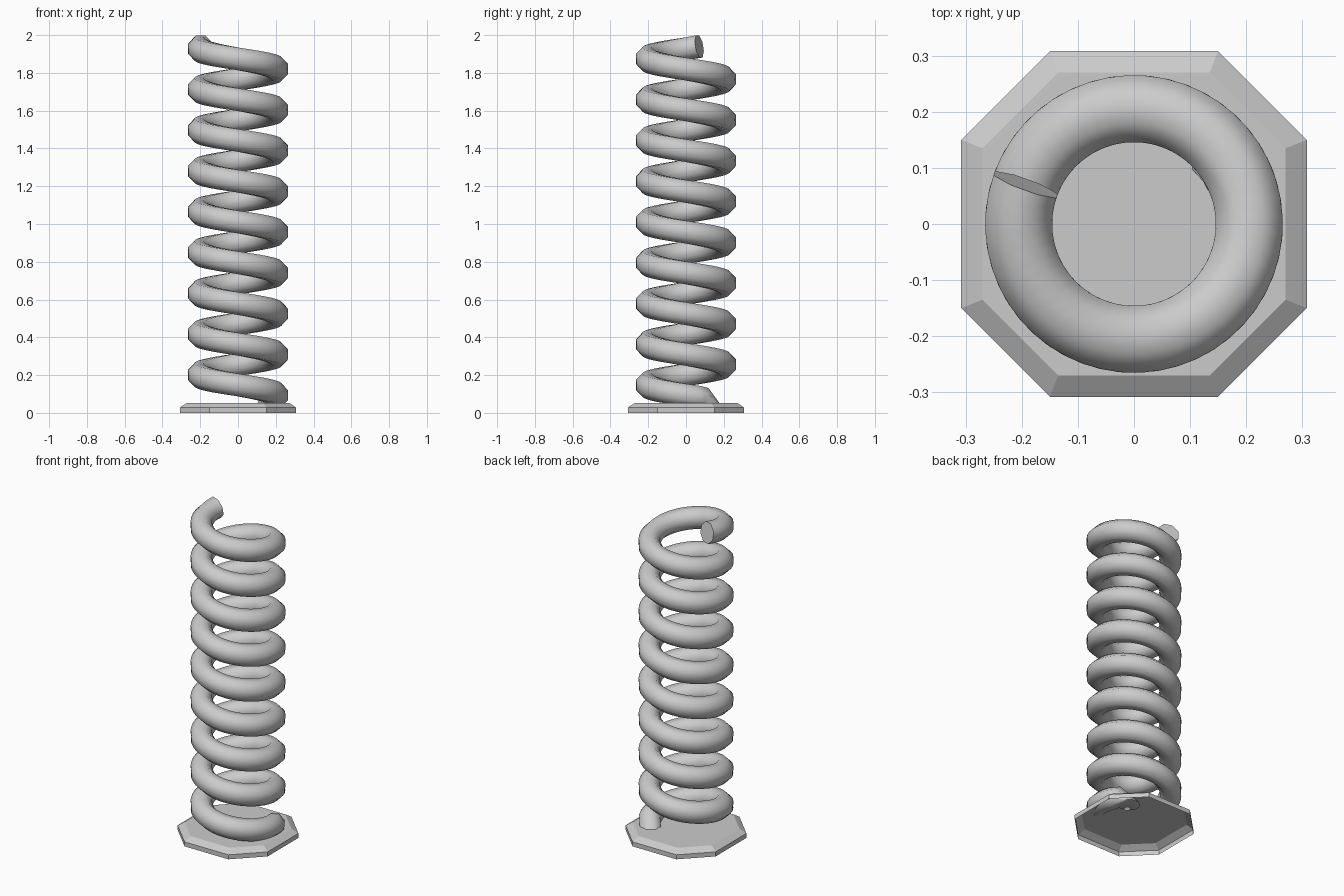
import bpy, bmesh
from math import cos, sin, pi, radians
from mathutils import Vector

if "Cube" in bpy.data.objects:
    bpy.data.objects.remove(bpy.data.objects["Cube"])


def finish(name, bm):
    mesh = bpy.data.meshes.new(name)
    bm.to_mesh(mesh)
    bm.free()
    obj = bpy.data.objects.new(name, mesh)
    bpy.context.collection.objects.link(obj)
    return obj


def bridge(bm, a, b):
    n = len(a)
    for i in range(n):
        bm.faces.new((a[i], a[(i + 1) % n], b[(i + 1) % n], b[i]))


# Base: thin octagonal shell, chamfered on top and open underneath
def octagon(bm, long, short, z):
    pts = [(long, -short), (long, short), (short, long), (-short, long),
           (-long, short), (-long, -short), (-short, -long), (short, -long)]
    return [bm.verts.new((x, y, z)) for x, y in pts]


bm = bmesh.new()
bottom = octagon(bm, 0.308, 0.15, 0)
middle = octagon(bm, 0.308, 0.15, 0.028)
top = octagon(bm, 0.27, 0.135, 0.053)
bridge(bm, bottom, middle)
bridge(bm, middle, top)
bm.faces.new(top)
finish("base_plate", bm)

# Coil: octagonal wire wound clockwise upwards
R, PITCH, WIRE, SIDES, STEPS = 0.2055, 0.2158, 0.0645, 8, 48
START, END, Z_END = radians(24), radians(160 - 360 * 9), 1.94
count = round((START - END) / (2 * pi) * STEPS)


def wire_ring(bm, centre, tangent, out):
    t = Vector(tangent).normalized()
    out = Vector(out)
    out = (out - t * out.dot(t)).normalized()
    up = out.cross(t)
    return [bm.verts.new(Vector(centre) + WIRE * (cos(a) * out + sin(a) * up))
            for a in [(k + 0.5) * 2 * pi / SIDES for k in range(SIDES)]]


bm = bmesh.new()
# Foot of the wire, bent down into the base
rings = [wire_ring(bm, (0.15, 0.135, 0.025), (0, 0, 1), (cos(0.73), sin(0.73), 0))]
for i in range(count + 1):
    a = START + (END - START) * i / count
    z = Z_END - PITCH * (a - END) / (2 * pi)
    rise = 0.11 if i == 0 else PITCH / (2 * pi)
    rings.append(wire_ring(bm, (R * cos(a), R * sin(a), z),
                           (R * sin(a), -R * cos(a), rise), (cos(a), sin(a), 0)))
for a, b in zip(rings, rings[1:]):
    bridge(bm, a, b)
bm.faces.new(rings[0])
bm.faces.new(rings[-1])
bmesh.ops.recalc_face_normals(bm, faces=bm.faces)
coil = finish("coil_spring", bm)

bpy.ops.object.select_all(action='DESELECT')
coil.select_set(True)
bpy.context.view_layer.objects.active = coil
bpy.ops.object.shade_smooth_by_angle(angle=radians(60))
